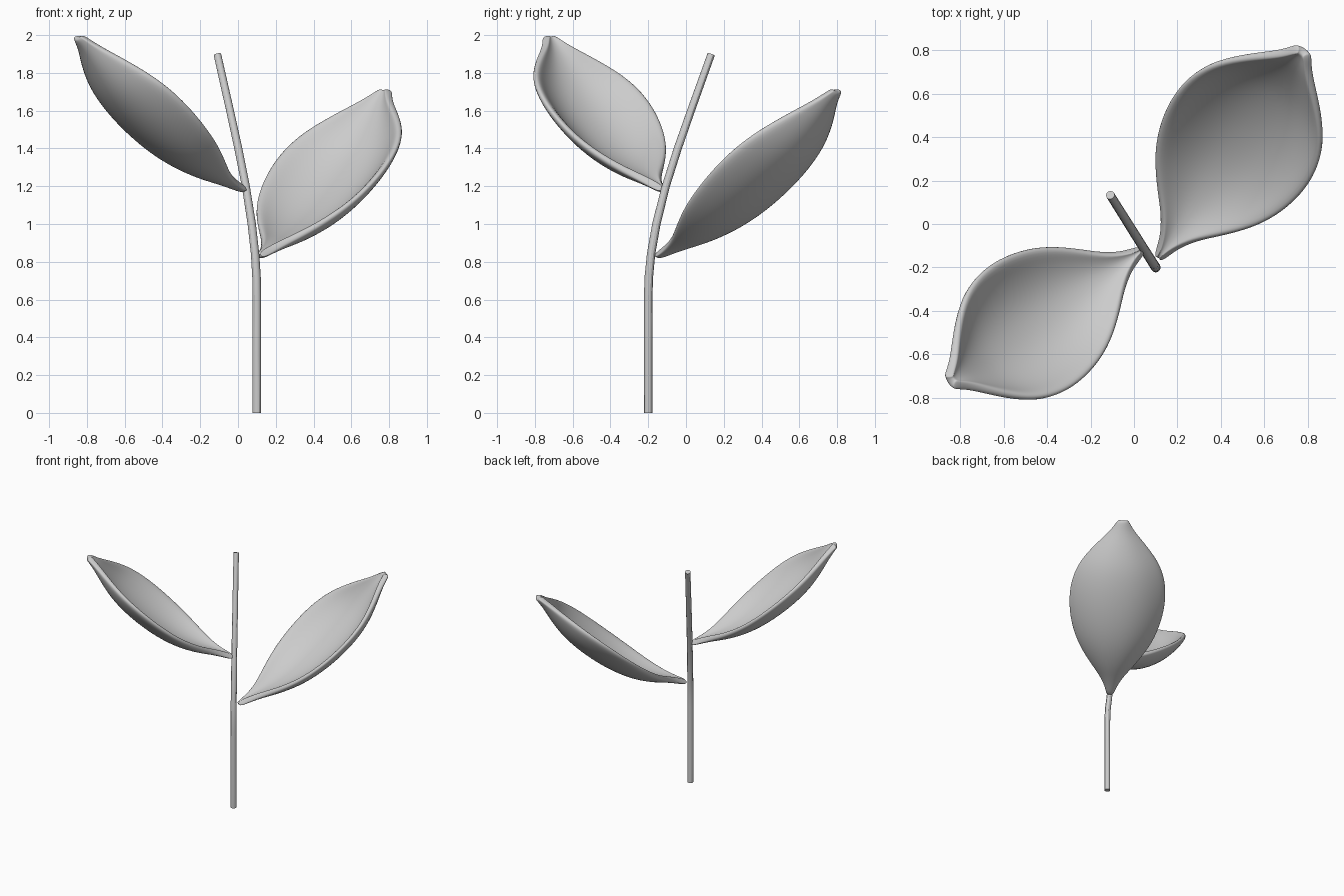
import bpy
from mathutils import Vector

if "Cube" in bpy.data.objects:
    bpy.data.objects.remove(bpy.data.objects["Cube"])


def interp(table, f):
    for (a, va), (b, vb) in zip(table, table[1:]):
        if f <= b:
            return va + (vb - va) * (f - a) / (b - a)
    return table[-1][1]


def smooth(obj):
    bpy.ops.object.select_all(action='DESELECT')
    bpy.context.view_layer.objects.active = obj
    obj.select_set(True)
    bpy.ops.object.shade_smooth_by_angle()


# Stem: round tube bending in one plane (bend fraction, height, radius)
path = [(0, 0, .0225), (0, .3, .0225), (0, .62, .0225), (.01, .72, .0225),
        (.045, .84, .022), (.13, 1, .022), (.28, 1.2, .021),
        (.47, 1.4, .021), (.68, 1.6, .0205), (1, 1.897, .02)]
cu = bpy.data.curves.new("stem", 'CURVE')
cu.dimensions = '3D'
cu.bevel_depth = 1
cu.bevel_resolution = 4
cu.use_fill_caps = True
sp = cu.splines.new('POLY')
sp.points.add(len(path) - 1)
for p, (s, z, r) in zip(sp.points, path):
    p.co = (.1 - .209 * s, -.2 + .333 * s, z, 1)
    p.radius = r
stem = bpy.data.objects.new("stem", cu)
bpy.context.collection.objects.link(stem)
bpy.context.view_layer.objects.active = stem
stem.select_set(True)
bpy.ops.object.convert(target='MESH')
smooth(bpy.context.view_layer.objects.active)

# Leaf outline (position along leaf, half width) and dip of the centre line
OUTLINE = [(0, .014), (.06, .036), (.13, .092), (.2, .176), (.3, .276), (.4, .336),
           (.5, .366), (.59, .372), (.68, .354), (.77, .3), (.86, .196),
           (.92, .114), (.96, .068), (.99, .042), (1.003, .022)]
DIP = [(0, -.006), (.1, -.034), (.2, -.04), (.35, -.034), (.65, -.008), (1.01, 0)]
COLS = 10


def leaf(name, base, tip, wscale):
    base, tip = Vector(base), Vector(tip)
    along = tip - base
    side = along.cross(Vector((0, 0, 1))).normalized()
    normal = side.cross(along).normalized()
    verts, faces = [], []
    for f, w in OUTLINE:
        w *= wscale
        for j in range(COLS + 1):
            t = 2 * j / COLS - 1
            cup = -.46 * w * (1 - abs(t) ** 2.2)
            verts.append(base + along * f + side * (w * t)
                         + normal * (cup + interp(DIP, f)))
    n = COLS + 1
    for i in range(len(OUTLINE) - 1):
        for j in range(COLS):
            a = i * n + j
            faces.append((a, a + 1, a + n + 1, a + n))
    me = bpy.data.meshes.new(name)
    me.from_pydata(verts, [], faces)
    ob = bpy.data.objects.new(name, me)
    bpy.context.collection.objects.link(ob)
    smooth(ob)
    # Rounded thick rim
    thick = ob.modifiers.new("thickness", 'SOLIDIFY')
    thick.thickness = .042
    thick.offset = 0
    sub = ob.modifiers.new("subdivide", 'SUBSURF')
    sub.levels = sub.render_levels = 2


# Two cupped leaves on opposite sides of the stem
leaf("lower_leaf", (.106, -.165, .838), (.772, .788, 1.712), 1)
leaf("upper_leaf", (.045, -.114, 1.188), (-.836, -.718, 1.995), .91)
